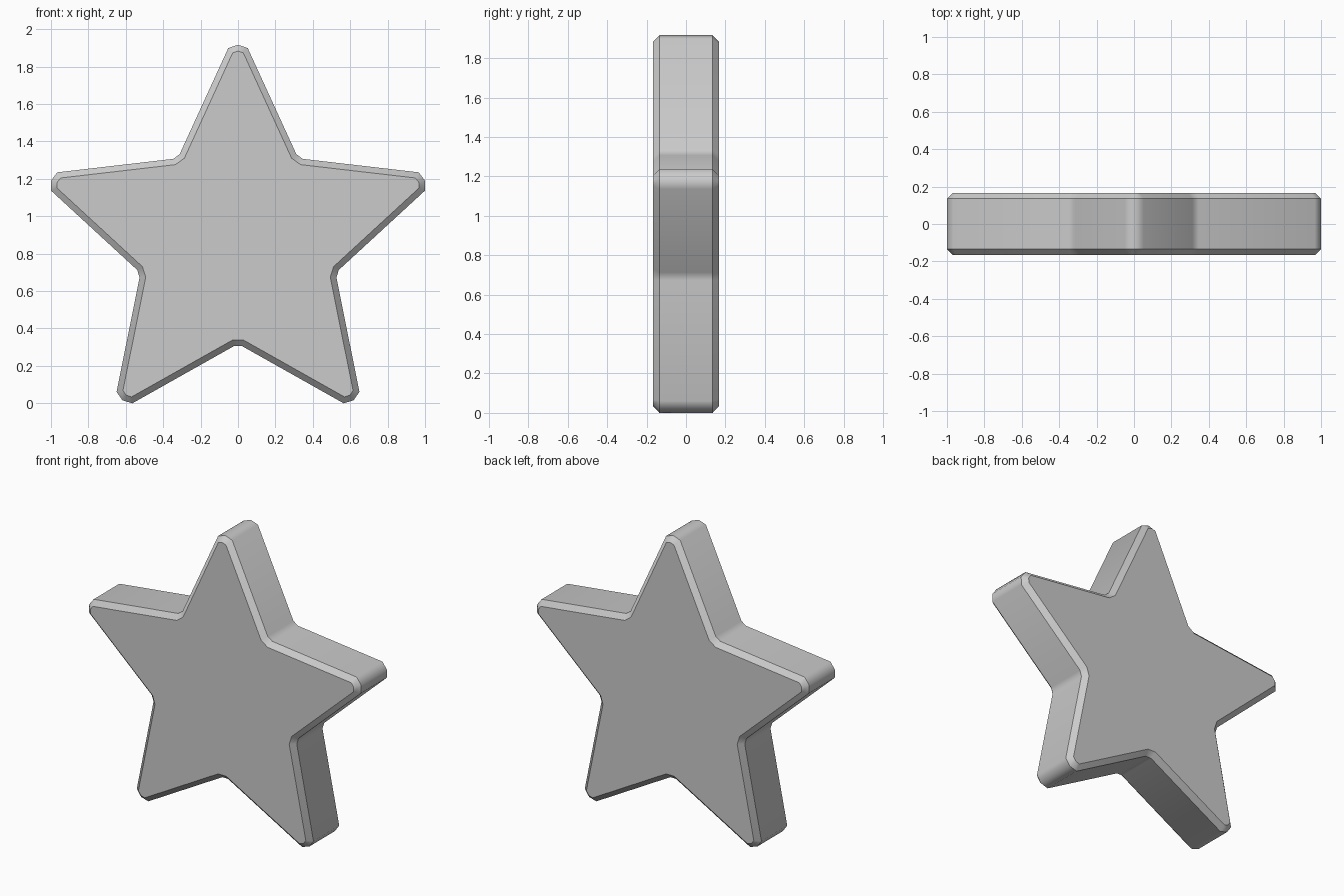
import bpy, bmesh
from math import radians
from mathutils import Vector, Matrix

if "Cube" in bpy.data.objects:
    bpy.data.objects.remove(bpy.data.objects["Cube"])

HALF_DEPTH, CHAMFER, CENTRE_Z = 0.167, 0.032, 0.866


def star_outline():
    """Five blunt arms with a small flat in each notch, counter-clockwise."""
    arm = [(1.033, -0.052), (1.051, 0.0), (1.033, 0.052)]
    notch = [(0.56, -0.021), (0.56, 0.021)]
    points = []
    for i in range(5):
        angle = radians(90 + 72 * i)
        for part, offset in ((arm, 0), (notch, radians(36))):
            turn = Matrix.Rotation(angle + offset, 2)
            points += [turn @ Vector(p) for p in part]
    return points


def inset(points, d):
    """Move every edge inwards by d, with mitred corners."""
    result = []
    for i, p in enumerate(points):
        a = (p - points[i - 1]).normalized()
        b = (points[(i + 1) % len(points)] - p).normalized()
        na, nb = Vector((-a.y, a.x)), Vector((-b.y, b.x))
        result.append(p + (na + nb) * d / (1 + na.dot(nb)))
    return result


# Star plate: four rings from front to back, capped at both ends
outer = star_outline()
inner = inset(outer, CHAMFER)
layers = [(inner, -HALF_DEPTH), (outer, -HALF_DEPTH + CHAMFER),
          (outer, HALF_DEPTH - CHAMFER), (inner, HALF_DEPTH)]
bm = bmesh.new()
rings = [[bm.verts.new((p.x, y, p.y + CENTRE_Z)) for p in pts] for pts, y in layers]
n = len(outer)
for r0, r1 in zip(rings, rings[1:]):
    for i in range(n):
        j = (i + 1) % n
        bm.faces.new((r0[i], r0[j], r1[j], r1[i]))
bm.faces.new(rings[0])
bm.faces.new(rings[-1])
bmesh.ops.recalc_face_normals(bm, faces=bm.faces)

# Smooth around the outline, crisp along the chamfer borders
for f in bm.faces:
    f.smooth = True
for ring in rings:
    for i in range(n):
        bm.edges.get((ring[i - 1], ring[i])).smooth = False

mesh = bpy.data.meshes.new("star")
bm.to_mesh(mesh)
bm.free()
bpy.context.collection.objects.link(bpy.data.objects.new("star", mesh))
